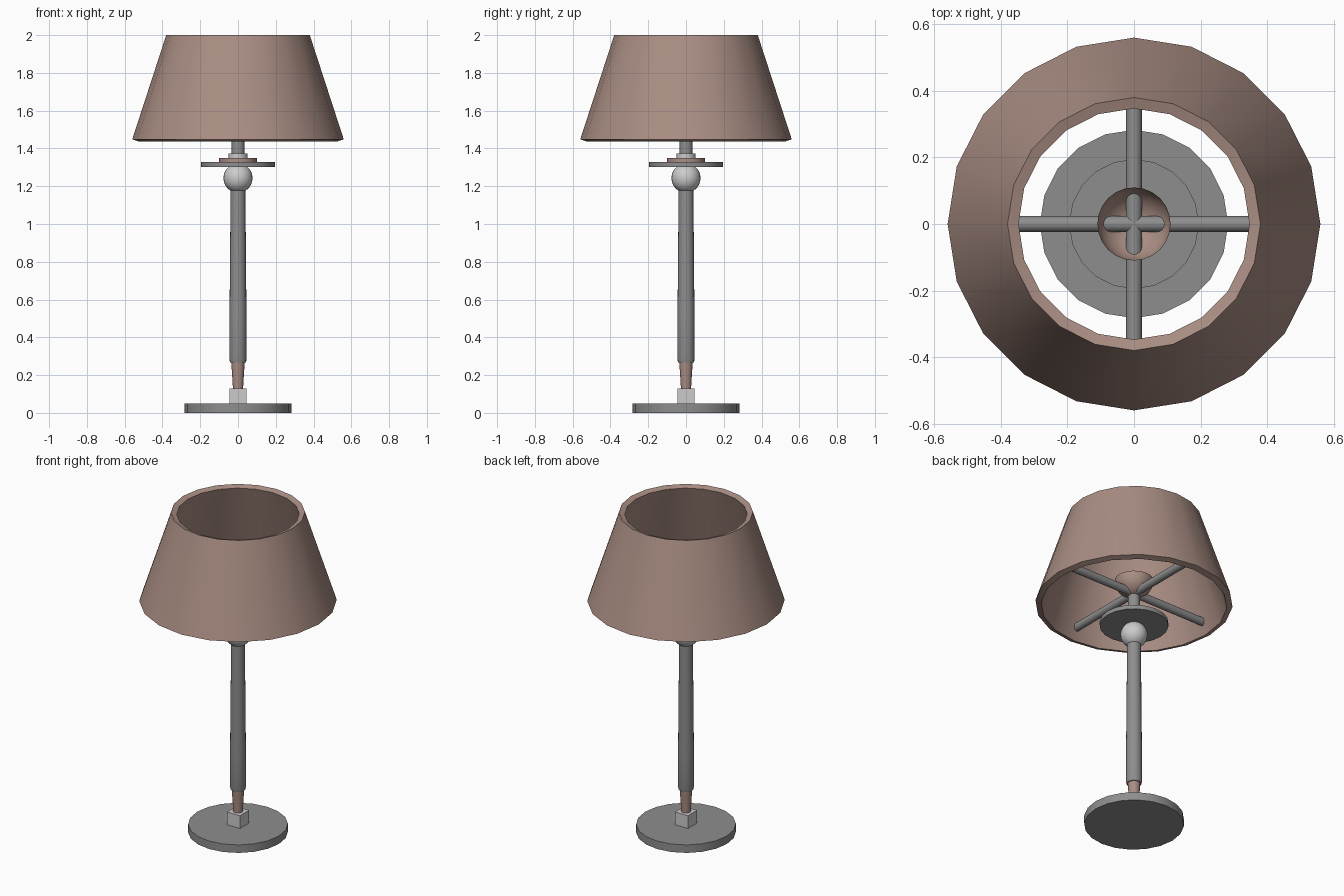
import bpy
import math

if "Cube" in bpy.data.objects:
    bpy.data.objects.remove(bpy.data.objects["Cube"])

SIDES = 20


def material(name, r, g, b):
    mat = bpy.data.materials.new(name)
    mat.diffuse_color = (r, g, b, 1)
    mat.use_nodes = True
    mat.node_tree.nodes["Principled BSDF"].inputs["Base Color"].default_value = mat.diffuse_color
    return mat


BROWN = material("warm_brown", 0.40, 0.27, 0.23)
DARK = material("dark_metal", 0.27, 0.27, 0.27)


def finish(obj, name, mat):
    obj.name = name
    if mat:
        obj.data.materials.append(mat)
    bpy.ops.object.select_all(action='DESELECT')
    obj.select_set(True)
    bpy.context.view_layer.objects.active = obj
    bpy.ops.object.shade_smooth_by_angle(angle=math.radians(30))
    return obj


def lathe(name, profile, mat=None, sides=SIDES, closed=False, caps=True):
    """Turn an (r, z) profile, listed bottom to top, around the z axis."""
    verts, faces = [], []
    n = len(profile)
    for r, z in profile:
        for i in range(sides):
            a = 2 * math.pi * i / sides
            verts.append((r * math.cos(a), r * math.sin(a), z))
    for k in range(n if closed else n - 1):
        lo, hi = k * sides, (k + 1) % n * sides
        for i in range(sides):
            j = (i + 1) % sides
            faces.append((lo + i, lo + j, hi + j, hi + i))
    if caps and not closed:
        faces.append(tuple(reversed(range(sides))))
        faces.append(tuple(range((n - 1) * sides, n * sides)))
    mesh = bpy.data.meshes.new(name)
    mesh.from_pydata(verts, [], faces)
    obj = bpy.data.objects.new(name, mesh)
    bpy.context.collection.objects.link(obj)
    return finish(obj, name, mat)


def disc(name, r, z0, z1, mat=None):
    return lathe(name, [(r, z0), (r, z1)], mat)


# Foot: base disc, small block and tapered collar
disc("base", 0.283, 0, 0.05, DARK)
bpy.ops.mesh.primitive_cube_add(size=1, location=(0, 0, 0.09))
block = bpy.context.object
block.scale = (0.09, 0.09, 0.08)
finish(block, "base_block", None)
lathe("stem_collar", [(0.027, 0.13), (0.031, 0.2), (0.036, 0.27)], BROWN)

# Stem with a slight taper, topped by a ball
lathe("stem", [(0.042, 0.268), (0.046, 0.285), (0.045, 0.5), (0.039, 1.19)], DARK)
bpy.ops.mesh.primitive_uv_sphere_add(segments=24, ring_count=14, radius=0.077,
                                     location=(0, 0, 1.243))
finish(bpy.context.object, "stem_ball", None)

# Stacked plates and the upper rod
disc("drip_plate", 0.195, 1.302, 1.328, DARK)
disc("brown_plate", 0.1, 1.328, 1.35, BROWN)
disc("small_plate", 0.05, 1.35, 1.372)
disc("upper_rod", 0.034, 1.37, 1.5, DARK)

# Open bulb cup: a hemisphere facing up
cup = []
for k in range(9):
    a = math.pi / 2 * k / 8
    cup.append((max(0.11 * math.sin(a), 0.002), 1.6 - 0.11 * math.cos(a)))
lathe("bulb_cup", cup, BROWN, sides=24, caps=False)

# Crossed rods that carry the shade
for name, rot in (("shade_rod_x", (0, math.pi / 2, 0)), ("shade_rod_y", (math.pi / 2, 0, 0))):
    bpy.ops.mesh.primitive_cylinder_add(vertices=16, radius=0.024, depth=1.02,
                                        location=(0, 0, 1.516), rotation=rot)
    finish(bpy.context.object, name, DARK)

# Thick tapered shade, open at both ends
lathe("shade", [(0.56, 1.448), (0.38, 2.0), (0.347, 1.989), (0.527, 1.437)],
      BROWN, closed=True)
